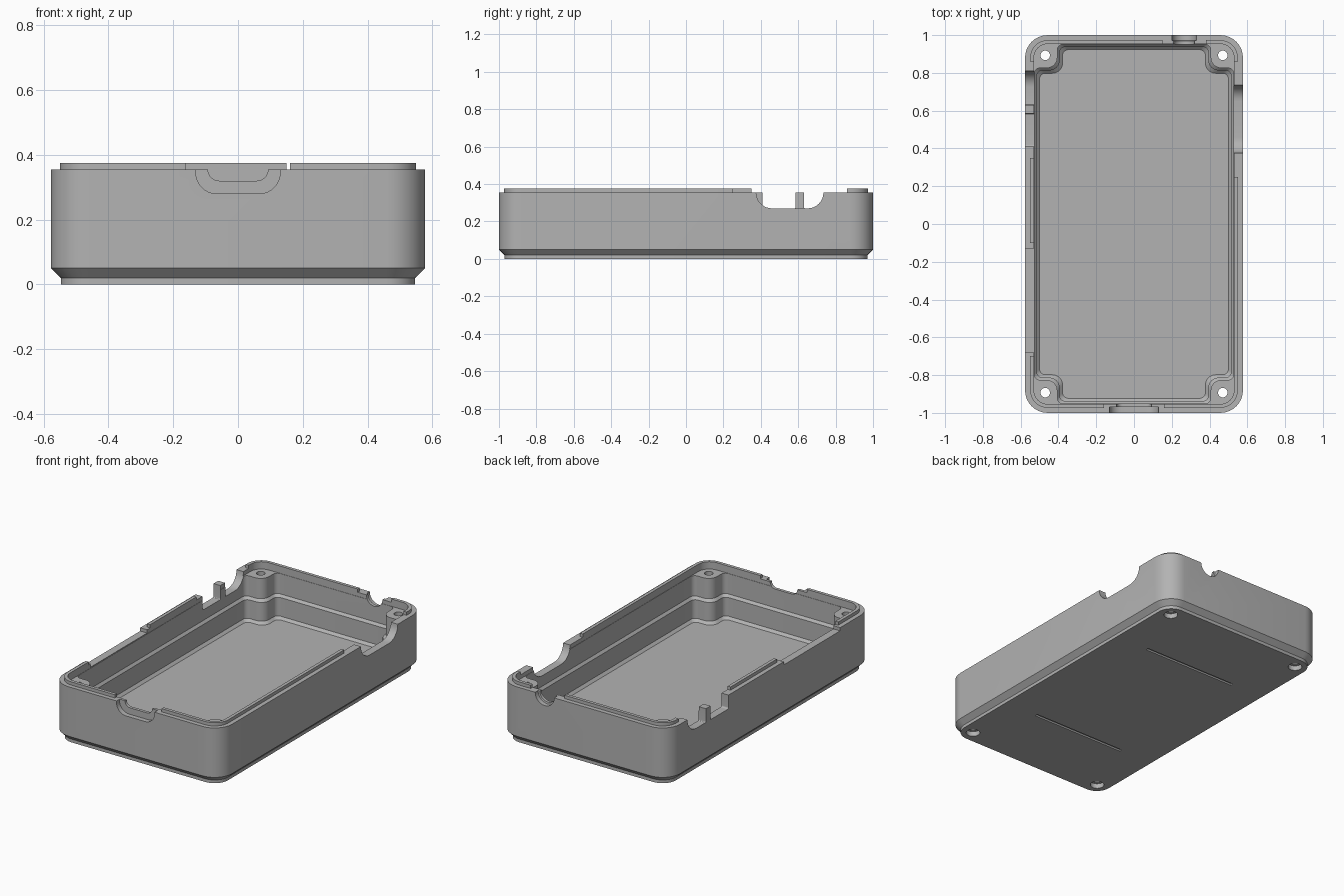
import bpy, bmesh, math
from mathutils import Vector

if "Cube" in bpy.data.objects:
    bpy.data.objects.remove(bpy.data.objects["Cube"])

grey = bpy.data.materials.new("case grey")
grey.diffuse_color = (0.45, 0.45, 0.45, 1)
grey.use_nodes = True
grey.node_tree.nodes["Principled BSDF"].inputs["Base Color"].default_value = grey.diffuse_color


def rounded(points, steps=8):
    """Outline from (x, y, radius) corners, each replaced by an arc."""
    out = []
    for i, (x, y, r) in enumerate(points):
        p = Vector((x, y))
        a = (Vector(points[i - 1][:2]) - p).normalized()
        b = (Vector(points[(i + 1) % len(points)][:2]) - p).normalized()
        if r <= 0:
            out.append(p)
            continue
        c = p + (a + b) * r                      # right-angled corners only
        for k in range(steps + 1):
            t = math.pi / 2 * k / steps
            out.append(c - b * r * math.cos(t) - a * r * math.sin(t))
    return out


def rect(w, h, r):
    return rounded([(w, -h, r), (w, h, r), (-w, h, r), (-w, -h, r)])


def cavity_outline(w, h, bx, by):
    """Rectangle with a rounded screw boss standing in each corner."""
    pts = []
    for sx, sy in ((1, 1), (-1, 1), (-1, -1), (1, -1)):
        q = [(sx * w, sy * by, .03), (sx * bx, sy * by, .055), (sx * bx, sy * h, .03)]
        pts += q if sx * sy > 0 else q[::-1]
    return rounded(pts)


def loft(name, rings, axis="z"):
    """Closed solid through a list of (outline, level) rings."""
    place = {"z": lambda p, l: (p[0], p[1], l),
             "y": lambda p, l: (p[0], l, p[1]),
             "x": lambda p, l: (l, p[0], p[1])}[axis]
    bm = bmesh.new()
    loops = [[bm.verts.new(place(p, l)) for p in o] for o, l in rings]
    for a, b in zip(loops, loops[1:]):
        for i in range(len(a)):
            j = (i + 1) % len(a)
            bm.faces.new((a[i], a[j], b[j], b[i]))
    bm.faces.new(loops[0][::-1])
    bm.faces.new(loops[-1])
    bmesh.ops.recalc_face_normals(bm, faces=bm.faces)
    me = bpy.data.meshes.new(name)
    bm.to_mesh(me)
    bm.free()
    me.materials.append(grey)
    ob = bpy.data.objects.new(name, me)
    bpy.context.collection.objects.link(ob)
    return ob


cutters = []


def cut(rings, axis="z"):
    cutters.append(loft("cutter", rings, axis))


def box(x0, x1, y0, y1, z0, z1=.45):
    o = [(x0, y0), (x1, y0), (x1, y1), (x0, y1)]
    cut([(o, z0), (o, z1)])


def notch(a0, a1, z, ra, rb):
    """Open-topped notch profile with rounded lower corners."""
    return rounded([(a0, z, ra), (a1, z, rb), (a1, .45, 0), (a0, .45, 0)])


def circle(cx, cy, r, n=32):
    return [(cx + r * math.cos(2 * math.pi * i / n),
             cy + r * math.sin(2 * math.pi * i / n)) for i in range(n)]


# Shell with stepped foot, flared skirt and raised lip
W, H, R = .577, 1.0, .12
shell = loft("case_shell", [(rect(W - d, H - d, R - d), z) for d, z in
             ((.03, 0), (.03, .02), (0, .05), (0, .355), (.027, .355), (.027, .375))])

# Cavity with corner bosses, inner ledge and floor chamfer, open above the bosses
cut([(cavity_outline(.515 - d, .938 - d, .393 - d, .813 - d), z) for d, z in
     ((.015, .06), (0, .075), (0, .19), (-.013, .205), (-.013, .45))])
top = rect(.53, .953, .073)
cut([(top, .33), (top, .45)])

# Screw holes with counterbores underneath
for sx in (-1, 1):
    for sy in (-1, 1):
        x, y = sx * .47, sy * .893
        cut([(circle(x, y, .025), -.05), (circle(x, y, .025), .45)])
        cut([(circle(x, y, .04), -.05), (circle(x, y, .04), .03)])

# Gaps in the raised lip
box(-.16, .16, -1.1, -.9, .355)
box(.15, .38, .9, 1.1, .355)
box(.5, .7, .25, .86, .355)
box(-.7, -.5, .35, .86, .355)
box(-.7, -.5, -.70, -.10, .355)
box(-.7, -.5, -.68, -.13, .335)

# Front port: outer recess and smaller through slot
o = notch(-.13, .13, .28, .065, .065)
cut([(o, -1.1), (o, -.97)], "y")
o = notch(-.093, .093, .32, .035, .035)
cut([(o, -1.1), (o, -.9)], "y")

# Rear round port
cut([(circle(.265, .355, r), y) for r, y in ((.055, .9), (.055, .97), (.065, .972), (.065, 1.1))], "y")

# Right wall opening, left wall openings with a post between
o = notch(.375, .735, .27, .085, .085)
cut([(o, .45), (o, .7)], "x")
for o in (notch(.41, .585, .27, .01, .005), notch(.63, .81, .27, .005, .085)):
    cut([(o, -.7), (o, -.5)], "x")

# Grooves on the underside
for y in (-.5, .5):
    box(-.32, .32, y - .009, y + .009, -.05, .01)

# Carve the shell
for c in cutters:
    m = shell.modifiers.new("carve", "BOOLEAN")
    m.operation, m.solver, m.object = "DIFFERENCE", "EXACT", c
dg = bpy.context.evaluated_depsgraph_get()
carved = bpy.data.meshes.new_from_object(shell.evaluated_get(dg))
shell.modifiers.clear()
shell.data = carved
for c in cutters:
    bpy.data.objects.remove(c)

bpy.context.view_layer.objects.active = shell
shell.select_set(True)
bpy.ops.object.shade_smooth_by_angle(angle=math.radians(30))
